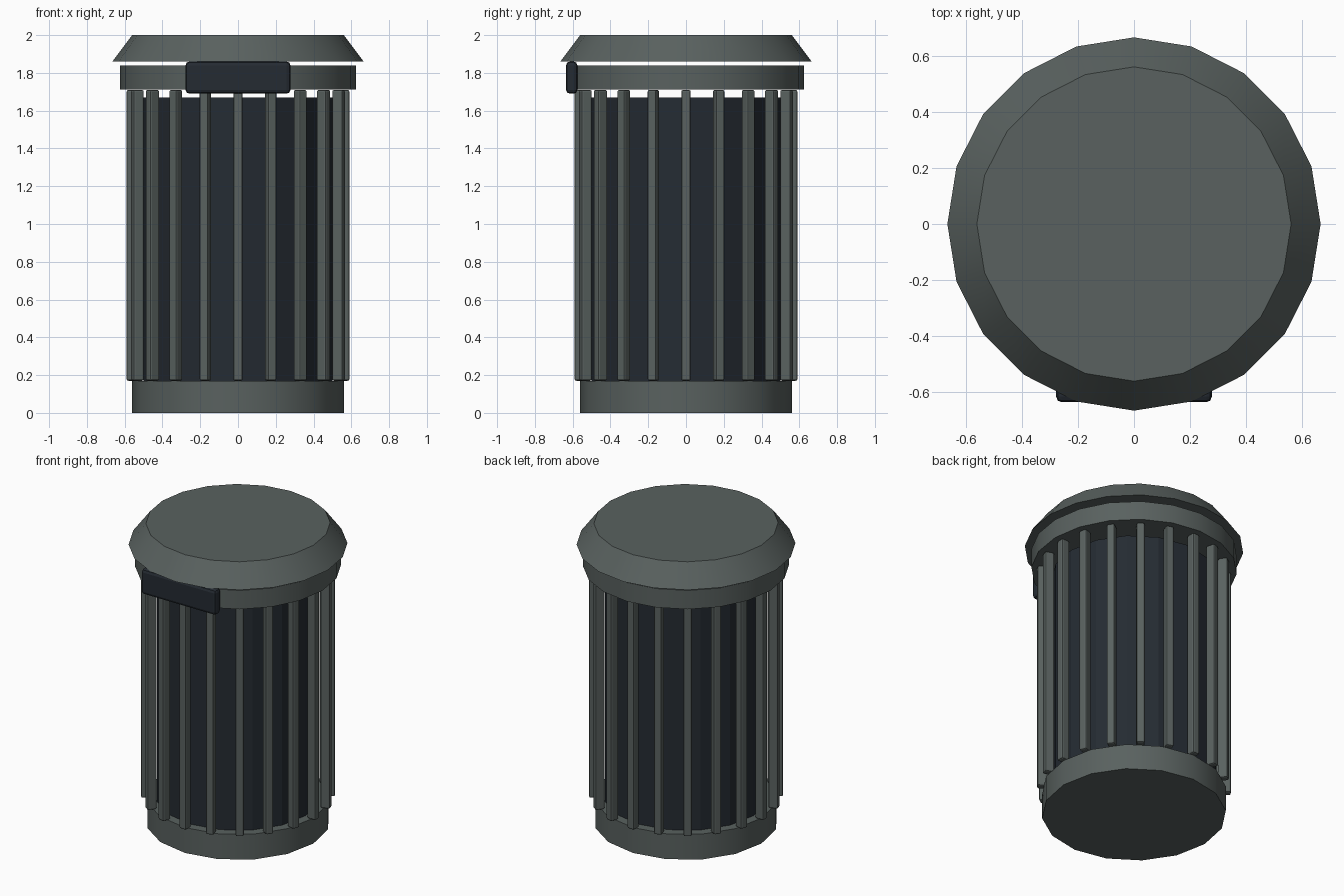
import bpy
from math import pi, sin, cos, radians

if "Cube" in bpy.data.objects:
    bpy.data.objects.remove(bpy.data.objects["Cube"])


def material(name, rgb):
    m = bpy.data.materials.new(name)
    m.diffuse_color = (*rgb, 1)
    m.use_nodes = True
    m.node_tree.nodes["Principled BSDF"].inputs["Base Color"].default_value = m.diffuse_color
    return m


METAL = material("grey_green_metal", (0.10, 0.12, 0.115))
DARK = material("dark_liner", (0.018, 0.024, 0.032))


def drum(name, sides, r_low, r_high, z0, z1, mat, smooth=True):
    bpy.ops.mesh.primitive_cone_add(vertices=sides, radius1=r_low, radius2=r_high,
                                    depth=z1 - z0, location=(0, 0, (z0 + z1) / 2))
    ob = bpy.context.object
    ob.name = name
    ob.data.materials.append(mat)
    if smooth:
        bpy.ops.object.shade_smooth_by_angle(angle=radians(30))
    return ob


def bevelled_box(name, size, loc, rot_z, bevel, segments, mat):
    bpy.ops.mesh.primitive_cube_add(size=1, location=loc, rotation=(0, 0, rot_z))
    ob = bpy.context.object
    ob.name = name
    ob.scale = size
    bpy.ops.object.transform_apply(location=False, rotation=False, scale=True)
    ob.data.materials.append(mat)
    mod = ob.modifiers.new("rounded_edges", 'BEVEL')
    mod.width = bevel
    mod.segments = segments
    return ob


# Base, inner liner, upper ring and floating tapered lid
drum("base", 16, 0.56, 0.56, 0.0, 0.17, METAL)
drum("inner_liner", 16, 0.50, 0.50, 0.15, 1.67, DARK, smooth=False)
drum("upper_ring", 20, 0.625, 0.625, 1.712, 1.838, METAL)
drum("lid", 20, 0.665, 0.56, 1.86, 2.0, METAL)

# Vertical slats around the liner
SLATS = 20
for i in range(SLATS):
    a = 2 * pi * i / SLATS
    bevelled_box(f"slat_{i + 1:02d}", (0.06, 0.05, 1.54),
                 (0.56 * cos(a), 0.56 * sin(a), 0.94), a, 0.01, 2, METAL)

# Front plate on the ring
bevelled_box("front_plate", (0.555, 0.06, 0.17), (0, -0.605, 1.775), 0, 0.02, 2, DARK)
